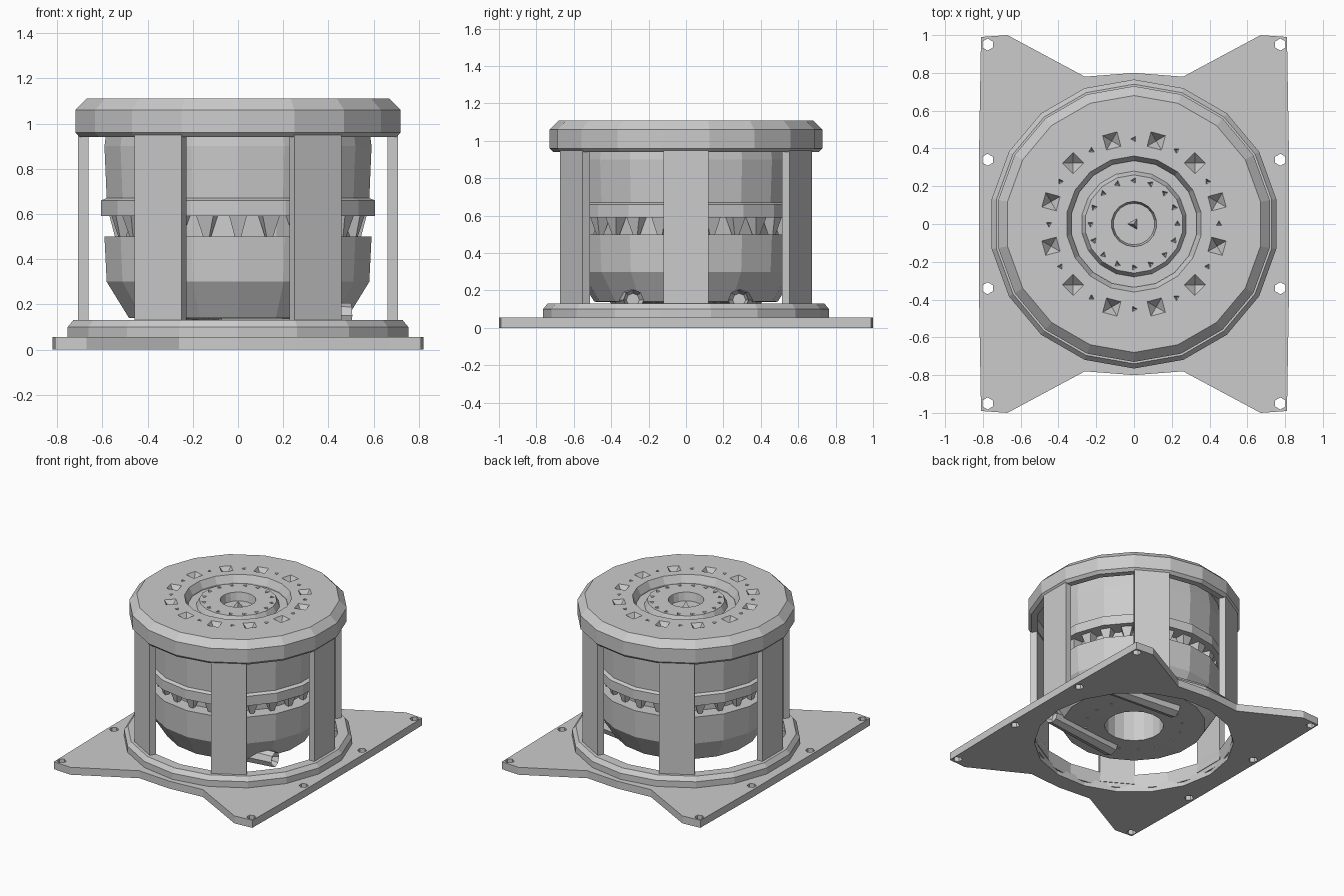
import bpy, bmesh, math
from mathutils import Matrix, Vector

if "Cube" in bpy.data.objects:
    bpy.data.objects.remove(bpy.data.objects["Cube"])

SIDES = 18
grey = bpy.data.materials.new("plain grey")
grey.use_nodes = True
COLOUR = (0.6, 0.6, 0.6, 1)
grey.diffuse_color = COLOUR
grey.node_tree.nodes["Principled BSDF"].inputs["Base Color"].default_value = COLOUR


def finish(bm, name):
    bmesh.ops.recalc_face_normals(bm, faces=bm.faces)
    mesh = bpy.data.meshes.new(name)
    bm.to_mesh(mesh)
    bm.free()
    mesh.materials.append(grey)
    obj = bpy.data.objects.new(name, mesh)
    bpy.context.collection.objects.link(obj)
    return obj


def lathe(name, profile):
    """Spin a closed (radius, height) outline around z."""
    bm = bmesh.new()
    half = math.pi / SIDES
    verts = [bm.verts.new((r * math.cos(half), r * math.sin(half), z)) for r, z in profile]
    edges = [bm.edges.new((a, b)) for a, b in zip(verts, verts[1:] + verts[:1])
             if a.co.xy.length + b.co.xy.length > 0]
    bmesh.ops.spin(bm, geom=verts + edges, cent=(0, 0, 0), axis=(0, 0, 1),
                   angle=math.tau, steps=SIDES, use_duplicate=False)
    bmesh.ops.remove_doubles(bm, verts=bm.verts, dist=0.0005)
    bmesh.ops.dissolve_degenerate(bm, edges=bm.edges, dist=0.0005)
    return finish(bm, name)


def cone(bm, at, r1, r2, depth, sides, turn=0):
    m = Matrix.Translation(at) @ Matrix.Rotation(turn, 4, 'Z')
    bmesh.ops.create_cone(bm, cap_ends=True, segments=sides, radius1=r1,
                          radius2=r2, depth=depth, matrix=m)


def ring(count, radius, start=0):
    for i in range(count):
        a = start + math.tau * i / count
        yield a, radius * math.cos(a), radius * math.sin(a)


def cut(obj, bm, name):
    """Subtract the cutter mesh and keep the cutter out of sight."""
    cutter = finish(bm, name)
    cutter.hide_render = True
    mod = obj.modifiers.new("cut", 'BOOLEAN')
    mod.operation, mod.solver, mod.object = 'DIFFERENCE', 'EXACT', cutter
    bpy.context.view_layer.objects.active = obj
    bpy.ops.object.modifier_apply(modifier=mod.name)
    bpy.data.objects.remove(cutter)


# Mounting plate with winged corners
quarter = [(0.26, 0.78), (0.67, 1.0), (0.81, 0.99), (0.82, 0.4)]
right = quarter + [(x, -y) for x, y in reversed(quarter)]
outline = [(0, 0.8)] + right + [(0, -0.8)] + [(-x, y) for x, y in reversed(right)]
bm = bmesh.new()
face = bm.faces.new([bm.verts.new((x, y, 0)) for x, y in outline])
ext = bmesh.ops.extrude_face_region(bm, geom=[face])
bmesh.ops.translate(bm, vec=(0, 0, 0.055),
                    verts=[v for v in ext["geom"] if isinstance(v, bmesh.types.BMVert)])
plate = finish(bm, "mounting_plate")

# Central opening and screw holes
bm = bmesh.new()
cone(bm, (0, 0, 0), 0.68, 0.68, 0.4, SIDES, math.pi / SIDES)
for sx in (-1, 1):
    for y in (-0.95, -0.34, 0.34, 0.95):
        cone(bm, (sx * 0.775, y, 0), 0.032, 0.032, 0.4, 6)
cut(plate, bm, "plate_cutter")

# Flange around the opening
lathe("base_flange", [(0.68, 0.03), (0.765, 0.03), (0.765, 0.1),
                      (0.74, 0.13), (0.67, 0.13)])

# Cage posts
for i, (a, x, y) in enumerate(ring(6, 0.685)):
    bm = bmesh.new()
    m = (Matrix.Translation((x, y, 0.545)) @ Matrix.Rotation(a, 4, 'Z')
         @ Matrix.Diagonal((0.045, 0.24, 0.97, 1)))
    bmesh.ops.create_cube(bm, size=1, matrix=m)
    finish(bm, f"cage_post_{i + 1}")

# Cap with a chamfered rim and stepped centre opening
cap = lathe("top_cap", [(0.36, 1.11), (0.68, 1.11), (0.73, 1.06), (0.73, 0.96),
                        (0.71, 0.94), (0.665, 0.94), (0.665, 1.03),
                        (0.335, 1.03), (0.335, 1.06)])
bm = bmesh.new()
for a, x, y in ring(12, 0.455, math.pi / 12):
    cone(bm, (x, y, 1.085), 0, 0.065, 0.07, 4, a + math.pi / 4)
for a, x, y in ring(12, 0.45):
    cone(bm, (x, y, 1.1), 0, 0.023, 0.04, 3, a)
cut(cap, bm, "cap_pit_cutter")

# Upper motor shell with hub, groove and lower lip
upper = lathe("upper_motor_shell", [
    (0, 1.03), (0.11, 1.03), (0.12, 1.09), (0.26, 1.09), (0.28, 1.05),
    (0.58, 1.05), (0.6, 0.9), (0.59, 0.67), (0.615, 0.66), (0.615, 0.59),
    (0.45, 0.59), (0, 0.59)])
bm = bmesh.new()
for a, x, y in ring(16, 0.23):
    cone(bm, (x, y, 1.085), 0, 0.03, 0.05, 3, a)
cut(upper, bm, "hub_pit_cutter")
bm = bmesh.new()
cone(bm, (0, 0, 1.05), 0.04, 0, 0.06, 3, math.pi / 2)
finish(bm, "shaft_tip")

# Winding core and coils in the gap
lathe("winding_core", [(0, 0.45), (0.5, 0.45), (0.5, 0.62), (0, 0.62)])
bm = bmesh.new()
for a, x, y in ring(24, 0.53):
    cone(bm, (x, y, 0.545), 0.015, 0.06, 0.12, 4, a + math.pi / 4)
finish(bm, "winding_coils")

# Lower motor bell with a bore underneath
bell = lathe("lower_motor_bell", [
    (0, 0.5), (0.6, 0.5), (0.59, 0.3), (0.49, 0.14), (0.2, 0.13),
    (0.2, 0.36), (0, 0.36)])
bm = bmesh.new()
for a, x, y in ring(16, 0.33):
    cone(bm, (x, y, 0.135), 0.025, 0, 0.05, 3, a)
cut(bell, bm, "bell_pit_cutter")

# Cable sleeves under the bell
for side, name in ((-1, "right_cable_sleeve"), (1, "left_cable_sleeve")):
    bm = bmesh.new()
    start, end = Vector((-0.08, side * 0.34, 0.15)), Vector((0.5, side * 0.28, 0.15))
    axis = end - start
    m = Matrix.Translation((start + end) / 2) @ axis.to_track_quat('Z', 'Y').to_matrix().to_4x4()
    bmesh.ops.create_cone(bm, cap_ends=True, segments=8, radius1=0.07,
                          radius2=0.055, depth=axis.length, matrix=m)
    tip = [f for f in bm.faces if f.calc_center_median().x > 0.45]
    bmesh.ops.inset_region(bm, faces=tip, thickness=0.02, depth=-0.04)
    finish(bm, name)
